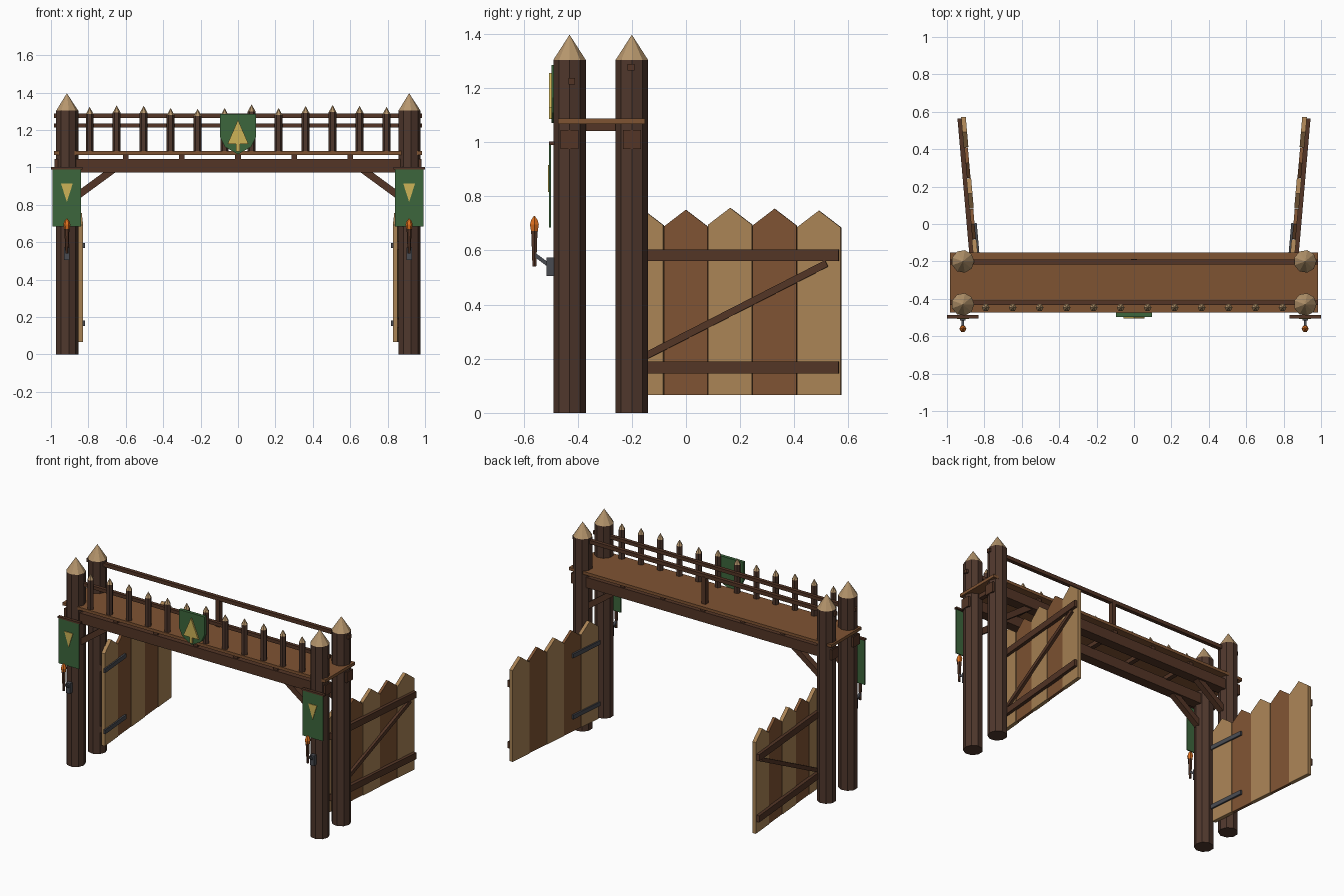
import bpy, bmesh
from math import radians, sin, cos, pi, atan2, hypot
from mathutils import Matrix, Vector

if "Cube" in bpy.data.objects:
    bpy.data.objects.remove(bpy.data.objects["Cube"])


def mat(name, r, g, b):
    m = bpy.data.materials.new(name)
    m.diffuse_color = [(c / 255) ** 2.2 for c in (r, g, b)] + [1]
    m.use_nodes = True
    m.node_tree.nodes["Principled BSDF"].inputs["Base Color"].default_value = m.diffuse_color
    return m


LOG = mat("dark_log", 80, 58, 48)
BEAM = mat("beam_wood", 84, 56, 42)
DECK = mat("deck_wood", 126, 84, 54)
TAN = mat("tan_wood", 168, 130, 86)
TIP = mat("cut_wood", 180, 148, 108)
GREEN = mat("green_cloth", 62, 102, 62)
GOLD = mat("gold", 204, 178, 88)
IRON = mat("iron", 74, 76, 82)
FLAME = mat("flame", 222, 112, 36)


def build(name, verts, faces, material, M=Matrix()):
    me = bpy.data.meshes.new(name)
    me.from_pydata([M @ Vector(v) for v in verts], [], faces)
    bm = bmesh.new()
    bm.from_mesh(me)
    bmesh.ops.recalc_face_normals(bm, faces=bm.faces)
    bm.to_mesh(me)
    bm.free()
    me.materials.append(material)
    ob = bpy.data.objects.new(name, me)
    bpy.context.collection.objects.link(ob)
    return ob


def prism(name, pts, depth, material, M=Matrix()):
    """Extrude a 2D outline (first axis, z) along y over the range depth."""
    n = len(pts)
    v = [(a, d, z) for d in depth for a, z in pts]
    f = [list(range(n)), list(range(n, 2 * n))]
    f += [[i, (i + 1) % n, n + (i + 1) % n, n + i] for i in range(n)]
    return build(name, v, f, material, M)


def box(name, x, y, z, material, M=Matrix()):
    return prism(name, [(x[0], z[0]), (x[1], z[0]), (x[1], z[1]), (x[0], z[1])], y, material, M)


def bar(name, p, q, width, depth, material, M=Matrix()):
    """Slanted bar from p to q in the (first axis, z) plane."""
    L = hypot(q[0] - p[0], q[1] - p[1])
    nx, nz = -(q[1] - p[1]) / L * width / 2, (q[0] - p[0]) / L * width / 2
    pts = [(p[0] + nx, p[1] + nz), (p[0] - nx, p[1] - nz), (q[0] - nx, q[1] - nz), (q[0] + nx, q[1] + nz)]
    return prism(name, pts, depth, material, M)


def turned(name, x, y, rings, n, material, M=Matrix()):
    """Faceted round part from (radius, z) rings."""
    v = [(x + r * cos(2 * pi * i / n), y + r * sin(2 * pi * i / n), z) for r, z in rings for i in range(n)]
    f = [list(range(n)), list(range(len(v) - n, len(v)))]
    for k in range(len(rings) - 1):
        f += [[k * n + i, k * n + (i + 1) % n, (k + 1) * n + (i + 1) % n, (k + 1) * n + i] for i in range(n)]
    return build(name, v, f, material, M)


def stake(name, x, y, r, z0, z1, top, n):
    turned(name, x, y, [(r, z0), (r, z1)], n, LOG)
    turned(name + "_tip", x, y, [(r, z1), (0.001, top)], n, TIP)


FRONT, REAR, PX = -0.43, -0.20, 0.915

# Walkway deck, long beams and joists
box("deck", (-0.985, 0.985), (-0.472, -0.152), (1.067, 1.087), DECK)
for y in (FRONT, REAR):
    box("long_beam", (-0.98, 0.98), (y - 0.033, y + 0.033), (0.974, 1.044), BEAM)
for i in range(-3, 4):
    box("joist", (i * 0.3 - 0.015, i * 0.3 + 0.015), (-0.455, -0.175), (1.04, 1.068), BEAM)

# Hand rails and rear rail post
box("front_rail", (-0.985, 0.985), (-0.433, -0.409), (1.213, 1.236), BEAM)
box("rear_rail", (-0.985, 0.985), (-0.216, -0.19), (1.264, 1.289), BEAM)
box("rail_post", (-0.015, 0.015), (-0.217, -0.187), (1.08, 1.27), BEAM)

# Sharpened palings along the front
for i, dz in enumerate((0, .008, .006, -.006, -.01, -.006, .014, -.006, .005, .01, .006, 0)):
    stake("paling", -0.793 + i * 0.1443, -0.447, 0.021, 1.07, 1.285 + dz, 1.322 + dz, 6)

# Shield with tree emblem
half = [(0.097, 1.285), (0.097, 1.165), (0.07, 1.11), (0, 1.07)]
prism("shield", half + [(-x, z) for x, z in half[2::-1]], (-0.496, -0.474), GREEN)
prism("tree_emblem", [(0, 1.255), (0.056, 1.125), (0.01, 1.125), (0.01, 1.085),
                      (-0.01, 1.085), (-0.01, 1.125), (-0.056, 1.125)], (-0.506, -0.494), GOLD)

for s in (-1, 1):
    S = Matrix.Diagonal((s, 1, 1, 1))
    # Corner posts and knee braces
    for y in (FRONT, REAR):
        stake("post", s * PX, y, 0.061, 0, 1.303, 1.395, 9)
        bar("knee_brace", (0.87, 0.84), (0.665, 0.99), 0.038, (y - 0.02, y + 0.02), BEAM, S)

    # Hanging banner
    box("banner", (PX - 0.076, PX + 0.076), (-0.505, -0.498), (0.685, 0.995), GREEN, S)
    prism("banner_emblem", [(PX - 0.032, 0.915), (PX + 0.032, 0.915), (PX, 0.815)], (-0.509, -0.503), GOLD, S)
    box("banner_rod", (PX - 0.084, PX + 0.084), (-0.506, -0.486), (0.99, 1.002), BEAM, S)

    # Torch with wall bracket
    box("torch_bracket", (PX - 0.015, PX + 0.015), (-0.516, -0.48), (0.505, 0.573), IRON, S)
    R = S @ Matrix.Translation((PX, 0, 0)) @ Matrix.Rotation(pi / 2, 4, 'Z')
    bar("torch_arm", (-0.51, 0.548), (-0.56, 0.585), 0.014, (-0.007, 0.007), IRON, R)
    turned("torch_handle", PX, -0.56, [(0.008, 0.54), (0.013, 0.66), (0.015, 0.672)], 6, BEAM, S)
    turned("torch_flame", PX, -0.56, [(0.013, 0.665), (0.019, 0.695), (0.014, 0.712), (0.002, 0.727)], 6, FLAME, S)

    # Open gate leaf: local axis 1 runs along the leaf, y=0 is the inner face, -y is outward
    G = S @ Matrix.Translation((0.828, -0.245, 0)) @ Matrix.Rotation(radians(85), 4, 'Z')
    for i, top in enumerate((0.755, 0.75, 0.757, 0.754, 0.747)):
        a, b = i * 0.1645 + 0.001, (i + 1) * 0.1645 - 0.001
        d = 0.003 * (i % 2)
        prism("gate_plank", [(a, 0.066), (b, 0.066), (b, top - 0.062), ((a + b) / 2, top), (a, top - 0.062)],
              (-0.025 + d, -d), DECK if i % 2 else TAN, G)
    for z in (0.167, 0.582):
        box("gate_batten", (0.01, 0.815), (-0.045, -0.022), (z - 0.022, z + 0.022), BEAM, G)
        box("hinge_strap", (-0.01, 0.25), (-0.004, 0.009), (z - 0.014, z + 0.014), IRON, G)
    bar("gate_diagonal", (0.04, 0.18), (0.77, 0.552), 0.026, (-0.041, -0.022), BEAM, G)
